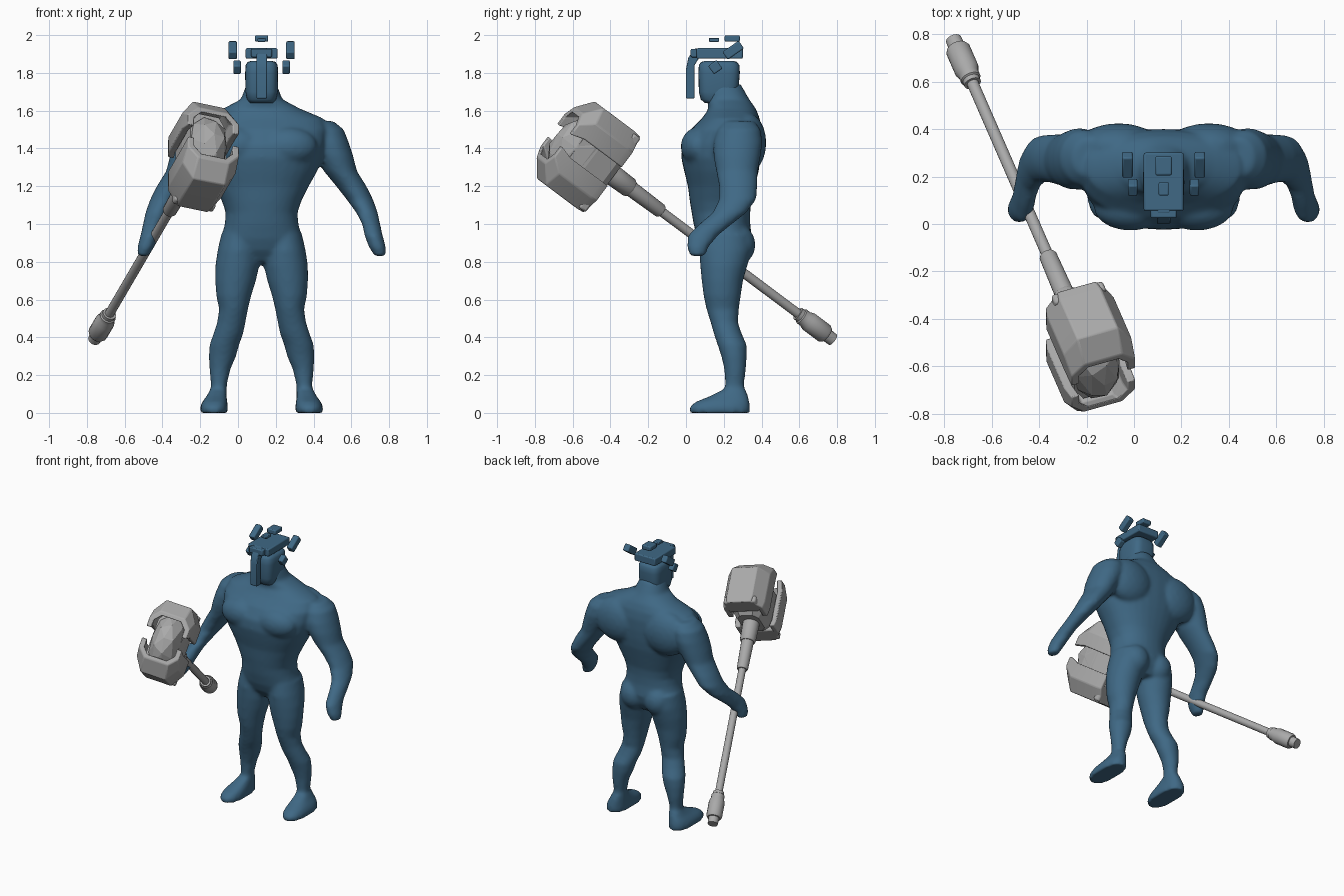
import bpy, bmesh, math, random
from mathutils import Matrix, Vector

if "Cube" in bpy.data.objects:
    bpy.data.objects.remove(bpy.data.objects["Cube"])

random.seed(4)
CX = 0.125  # symmetry plane of the figure


def material(name, rgb):
    m = bpy.data.materials.new(name)
    m.diffuse_color = (*rgb, 1)
    m.use_nodes = True
    m.node_tree.nodes["Principled BSDF"].inputs["Base Color"].default_value = m.diffuse_color
    return m


BLUE = material("steel blue", (0.05, 0.14, 0.235))
GREY = material("stone grey", (0.40, 0.40, 0.40))


def finish(name, bm, mat, matrix=None, bevel=0, smooth=None):
    bmesh.ops.recalc_face_normals(bm, faces=bm.faces[:])
    me = bpy.data.meshes.new(name)
    bm.to_mesh(me)
    bm.free()
    me.materials.append(mat)
    ob = bpy.data.objects.new(name, me)
    bpy.context.collection.objects.link(ob)
    if matrix:
        ob.matrix_world = matrix
    if bevel:
        b = ob.modifiers.new("bevel", 'BEVEL')
        b.width, b.segments = bevel, 2
    if smooth:
        bpy.ops.object.select_all(action='DESELECT')
        ob.select_set(True)
        bpy.context.view_layer.objects.active = ob
        bpy.ops.object.shade_smooth_by_angle(angle=math.radians(smooth))
    return ob


def loft(bm, rings):
    """Skin a list of equal-length point rings and cap both ends."""
    vs = [[bm.verts.new(p) for p in r] for r in rings]
    n = len(vs[0])
    for a, b in zip(vs, vs[1:]):
        for i in range(n):
            bm.faces.new((a[i], a[(i + 1) % n], b[(i + 1) % n], b[i]))
    bm.faces.new(vs[0][::-1])
    bm.faces.new(vs[-1])


def oval(x, rx, y0, y1, z, power=2.0, n=32):
    """Horizontal rounded section spanning y0..y1."""
    pts = []
    for i in range(n):
        c, s = math.cos(2 * math.pi * i / n), math.sin(2 * math.pi * i / n)
        e = 2 / power
        pts.append((x + rx * math.copysign(abs(c) ** e, c),
                    (y0 + y1) / 2 + (y1 - y0) / 2 * math.copysign(abs(s) ** e, s), z))
    return pts


def ball(bm, centre, radii):
    bmesh.ops.create_icosphere(bm, subdivisions=3, radius=1,
                               matrix=Matrix.Translation(centre) @ Matrix.Diagonal((*radii, 1)))


def box(name, centre, size, mat=BLUE, tilt=0, bevel=0.007, base=Matrix()):
    bm = bmesh.new()
    bmesh.ops.create_cube(bm, size=1, matrix=Matrix.Diagonal((*size, 1)))
    m = base @ Matrix.Translation(centre) @ Matrix.Rotation(math.radians(tilt), 4, 'X')
    return finish(name, bm, mat, m, bevel, 30)


# ---- body: torso, limbs and muscle masses fused into one skin
body = bmesh.new()
torso = [  # z, half width, front y, back y
    (.80, .10, .13, .30), (.86, .20, .085, .335), (.92, .215, .06, .35), (1.0, .195, .04, .34),
    (1.06, .19, .03, .34), (1.12, .21, .02, .345), (1.2, .25, .01, .365), (1.28, .295, -.01, .385),
    (1.35, .325, -.025, .395), (1.42, .34, -.02, .40), (1.5, .35, .025, .40),
    (1.56, .325, .085, .39), (1.61, .205, .12, .37), (1.66, .11, .11, .335), (1.74, .08, .10, .29)]
loft(body, [oval(CX, w, a, b, z, 2.2) for z, w, a, b in torso])

arm = [  # offset from centre, half width, front y, back y, z
    (.31, .07, .20, .36, 1.545), (.335, .10, .165, .395, 1.50), (.355, .107, .145, .405, 1.43),
    (.382, .103, .145, .395, 1.36), (.417, .088, .16, .38, 1.28), (.475, .08, .175, .378, 1.2),
    (.52, .07, .175, .372, 1.13), (.558, .057, .14, .32, 1.06), (.58, .048, .07, .245, 1.0),
    (.593, .048, .01, .17, .94), (.612, .045, .005, .12, .88), (.628, .03, .02, .10, .83)]
leg = [  # inner x, outer x, front y, back y, z
    (.14, .335, .08, .34, .95), (.142, .355, .07, .345, .86), (.14, .367, .075, .325, .78),
    (.158, .368, .083, .302, .70), (.183, .362, .093, .29, .62), (.20, .347, .108, .28, .55),
    (.213, .357, .13, .275, .48), (.225, .377, .147, .295, .42), (.247, .398, .167, .322, .36),
    (.263, .402, .187, .322, .30), (.293, .398, .203, .317, .23), (.312, .39, .207, .307, .15),
    (.312, .395, .20, .315, .09), (.315, .395, .20, .325, .03)]
foot = [  # offset, half width, front y, back y, z
    (.252, .073, .02, .338, 0), (.252, .074, .018, .338, .03), (.248, .066, .05, .336, .058),
    (.238, .052, .13, .328, .09), (.23, .042, .2, .315, .125)]
for s in (1, -1):
    loft(body, [oval(CX + s * o, w, a, b, z) for o, w, a, b, z in arm])
    loft(body, [oval(CX + s * ((i + o) / 2 - CX), (o - i) / 2 + .003, a, b, z) for i, o, a, b, z in leg])
    loft(body, [oval(CX + s * o, w, a, b, z, 2.5) for o, w, a, b, z in foot])
    ball(body, (CX + s * .14, .07, 1.41), (.155, .098, .105))   # chest
    ball(body, (CX + s * .19, .325, 1.43), (.18, .10, .16))     # shoulder blade
    ball(body, (CX + s * .095, .265, .89), (.10, .103, .11))    # buttock
skin = finish("body", body, BLUE)
r = skin.modifiers.new("fuse", 'REMESH')
r.mode, r.voxel_size, r.use_smooth_shade = 'VOXEL', 0.012, True
sm = skin.modifiers.new("soften", 'SMOOTH')
sm.factor, sm.iterations = 0.5, 7

# ---- head
bm = bmesh.new()
loft(bm, [oval(CX, w, a, b, z, 3.6) for z, w, a, b in (
    (1.64, .065, .10, .25), (1.66, .078, .078, .27), (1.70, .086, .068, .277), (1.80, .087, .066, .285),
    (1.84, .085, .068, .283), (1.858, .074, .08, .27), (1.863, .055, .10, .25))])
finish("head", bm, BLUE, smooth=50)

# ---- headgear: crown plate, bent face guard, and floating blocks
box("crown_plate", (CX, .178, 1.903), (.168, .245, .055))
bm = bmesh.new()
guard = [(0, 1.665), (.045, 1.665), (.045, 1.84), (.07, 1.88), (.07, 1.93), (.045, 1.928), (.012, 1.88), (0, 1.82)]
loft(bm, [[(CX + x, y, z) for y, z in guard] for x in (-.028, .028)])
finish("face_guard", bm, BLUE, bevel=.005, smooth=30)
box("guard_bridge", (CX, .055, 1.905), (.11, .06, .045))
box("large_top_block", (CX, .245, 1.982), (.07, .08, .034))
box("small_top_block", (CX, .148, 1.975), (.042, .055, .022), bevel=.005)
for s, side in ((1, "left"), (-1, "right")):
    box(side + "_horn_block", (CX + s * .1525, .25, 1.92), (.045, .105, .05), tilt=35)
    box(side + "_ear_block", (CX + s * .13, .155, 1.83), (.04, .055, .055), tilt=35)

# ---- hammer frame: local z runs up the handle, local y along the head
D = Vector((.33, -.756, .565)).normalized()
X = Vector((0, .6, .8)).cross(D).normalized()
U = D.cross(X)
H = Matrix.Translation((-.19, -.53, 1.365)) @ Matrix((X, U, D)).transposed().to_4x4()


def turned(name, profile, n=16):
    bm = bmesh.new()
    loft(bm, [[(rad * math.cos(2 * math.pi * i / n), rad * math.sin(2 * math.pi * i / n), z)
               for i in range(n)] for z, rad in profile])
    finish(name, bm, GREY, H, smooth=35)


turned("handle", [(-1.55, .025), (-.15, .025)])
turned("pommel", [(-1.73, .034), (-1.685, .036), (-1.684, .045), (-1.67, .053), (-1.56, .053),
                  (-1.535, .044), (-1.51, .044), (-1.505, .037), (-1.485, .037)])
turned("lower_collar", [(-.53, .033), (-.52, .038), (-.31, .042), (-.30, .03)])
turned("upper_collar", [(-.315, .046), (-.305, .053), (-.20, .056), (-.15, .056)])

# ---- hammer core: eight-sided block plus faceted stone
bm = bmesh.new()
loft(bm, [[(x * a, y * b, z) for x, y in ((1, .6), (.6, 1), (-.6, 1), (-1, .6),
                                          (-1, -.6), (-.6, -1), (.6, -1), (1, -.6))]
          for z, a, b in ((-.17, .075, .10), (-.13, .105, .14), (0, .112, .20), (.1, .10, .19))])
finish("hammer_core", bm, GREY, H)
bm = bmesh.new()
bmesh.ops.create_icosphere(bm, subdivisions=2, radius=1)
for v in bm.verts:
    v.co *= random.uniform(.93, 1.07)
    v.co = Vector((v.co.x * .112, v.co.y * .205, v.co.z * .185 + .02))
finish("hammer_stone", bm, GREY, H)

# ---- armour clamps around both ends of the hammer head
section = [(-.15, .06), (-.15, .16), (-.09, .25), (.09, .25), (.15, .16), (.15, .06),
           (.113, .06), (.113, .14), (.07, .205), (-.07, .205), (-.113, .14), (-.113, .06)]
for s, side in ((1, "upper"), (-1, "lower")):
    bm = bmesh.new()
    loft(bm, [[(x * a, s * y * b, z) for x, y in section]
              for z, a, b in ((-.155, .92, 1), (-.11, 1, 1.02), (.11, 1, 1.02), (.185, .95, .66))])
    finish(side + "_clamp", bm, GREY, H, .006, 30)
    box(side + "_clamp_hook", (0, s * .182, -.13), (.23, .125, .05), GREY, bevel=.012, base=H)
